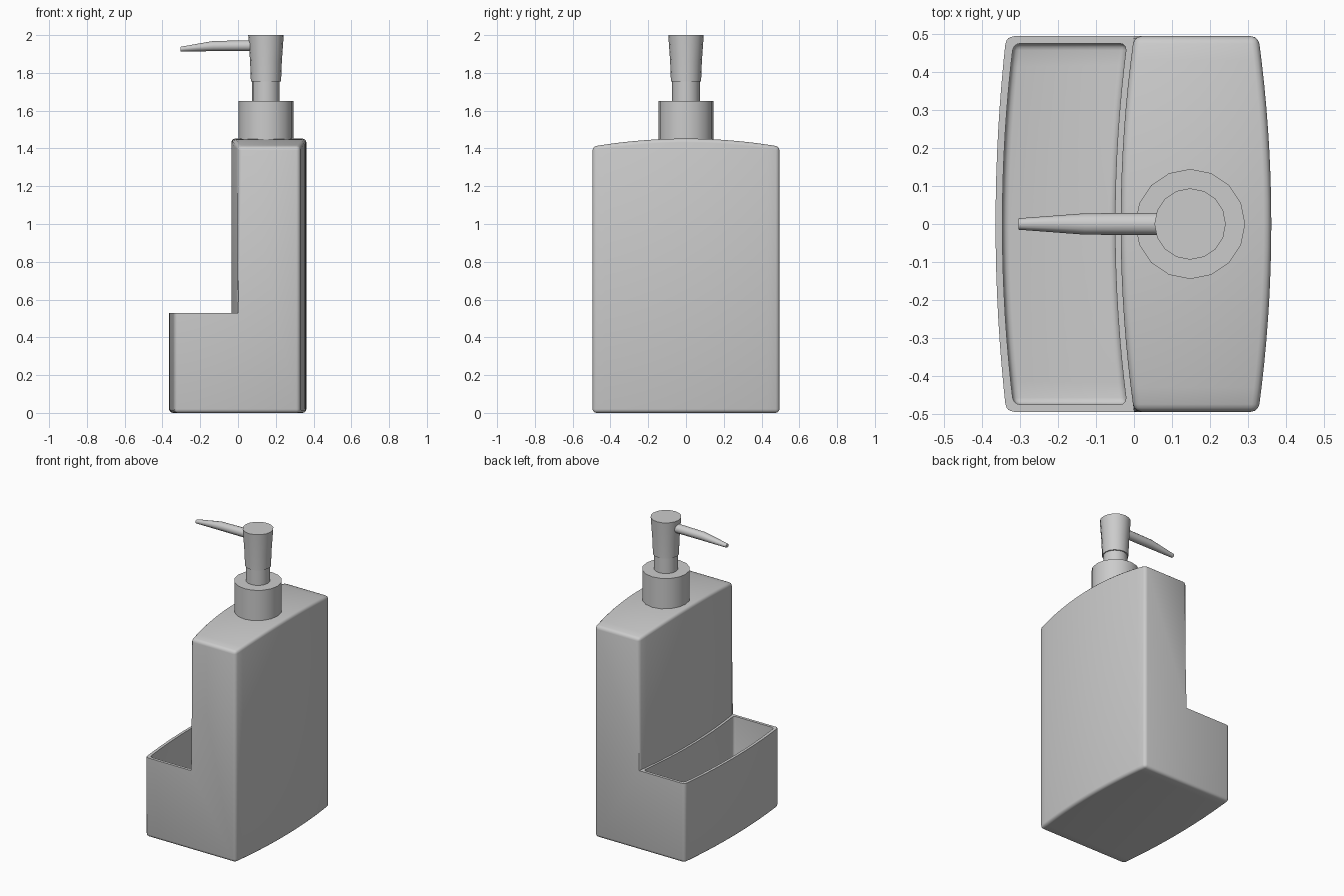
import bpy, bmesh, math

if "Cube" in bpy.data.objects:
    bpy.data.objects.remove(bpy.data.objects["Cube"])

HALF_Y = 0.495
RIM_Z = 0.53


def finish(bm, name):
    bmesh.ops.recalc_face_normals(bm, faces=bm.faces)
    me = bpy.data.meshes.new(name)
    bm.to_mesh(me)
    bm.free()
    ob = bpy.data.objects.new(name, me)
    bpy.context.collection.objects.link(ob)
    return ob


def smooth(ob, angle=35):
    bpy.ops.object.select_all(action='DESELECT')
    ob.select_set(True)
    bpy.context.view_layer.objects.active = ob
    bpy.ops.object.shade_smooth_by_angle(angle=math.radians(angle))


def loft(rings):
    """Skin a list of closed rings and cap both ends."""
    bm = bmesh.new()
    vs = [[bm.verts.new(p) for p in r] for r in rings]
    n = len(rings[0])
    for a, b in zip(vs, vs[1:]):
        for i in range(n):
            j = (i + 1) % n
            bm.faces.new((a[i], a[j], b[j], b[i]))
    bm.faces.new(vs[0])
    bm.faces.new(vs[-1])
    bmesh.ops.recalc_face_normals(bm, faces=bm.faces)
    return bm


def bow(mid, end, t):
    return mid + (end - mid) * t * t


def stations(n=16):
    return [-1 + 2 * i / n for i in range(n + 1)]


def bevel(bm, width, keep):
    edges = [e for e in bm.edges
             if e.calc_face_angle(0) > math.radians(40) and keep(e)]
    bmesh.ops.bevel(bm, geom=edges, offset=width, segments=3, profile=0.5,
                    affect='EDGES', clamp_overlap=True)


# Bottle and tray: L-shaped profile lofted along y with bowed faces
rings = []
for t in stations():
    xl, xf, xr = bow(-0.365, -0.337, t), bow(-0.035, 0.0, t), bow(0.362, 0.328, t)
    top = bow(1.452, 1.41, t)
    prof = [(xl, 0), (xr, 0), (xr, top), (xf, top), (xf, RIM_Z), (xl, RIM_Z)]
    rings.append([(x, t * HALF_Y, z) for x, z in prof])
bm = loft(rings)
bevel(bm, 0.02, lambda e: not all(abs(v.co.z - RIM_Z) < 1e-4 for v in e.verts))
body = finish(bm, "bottle_and_tray")

# Tray cavity cutter
rings = []
for t in stations():
    xl, xr = bow(-0.347, -0.318, t), bow(-0.05, -0.019, t)
    rings.append([(x, t * 0.476, z) for x, z in
                  [(xl, 0.04), (xr, 0.04), (xr, 0.7), (xl, 0.7)]])
bm = loft(rings)
bevel(bm, 0.018, lambda e: min(v.co.z for v in e.verts) < 0.1)
cutter = finish(bm, "tray_cutter")
cutter.hide_render = True

mod = body.modifiers.new("tray_cavity", 'BOOLEAN')
mod.operation = 'DIFFERENCE'
mod.solver = 'EXACT'
mod.object = cutter
bpy.context.view_layer.objects.active = body
bpy.ops.object.modifier_apply(modifier=mod.name)
bpy.data.objects.remove(cutter)
smooth(body)


# Pump parts: collar, neck and flared head
def turned(name, profile, sides=16):
    rings = [[(0.148 + r * math.cos(a), r * math.sin(a), z)
              for a in (2 * math.pi * i / sides for i in range(sides))]
             for r, z in profile]
    smooth(finish(loft(rings), name))


turned("pump_collar", [(0.145, 1.43), (0.145, 1.652)])
turned("pump_neck", [(0.073, 1.64), (0.073, 1.76)])
turned("pump_head", [(0.08, 1.755), (0.084, 1.86), (0.094, 2.0)])

# Spout: tapered tube with a level underside
rings = []
for x, ry, lo, hi in [(0.12, 0.03, 1.915, 1.973), (-0.13, 0.028, 1.915, 1.969),
                      (-0.305, 0.015, 1.913, 1.938)]:
    rings.append([(x, ry * math.cos(a), (lo + hi) / 2 + (hi - lo) / 2 * math.sin(a))
                  for a in (2 * math.pi * i / 12 for i in range(12))])
smooth(finish(loft(rings), "spout"))
